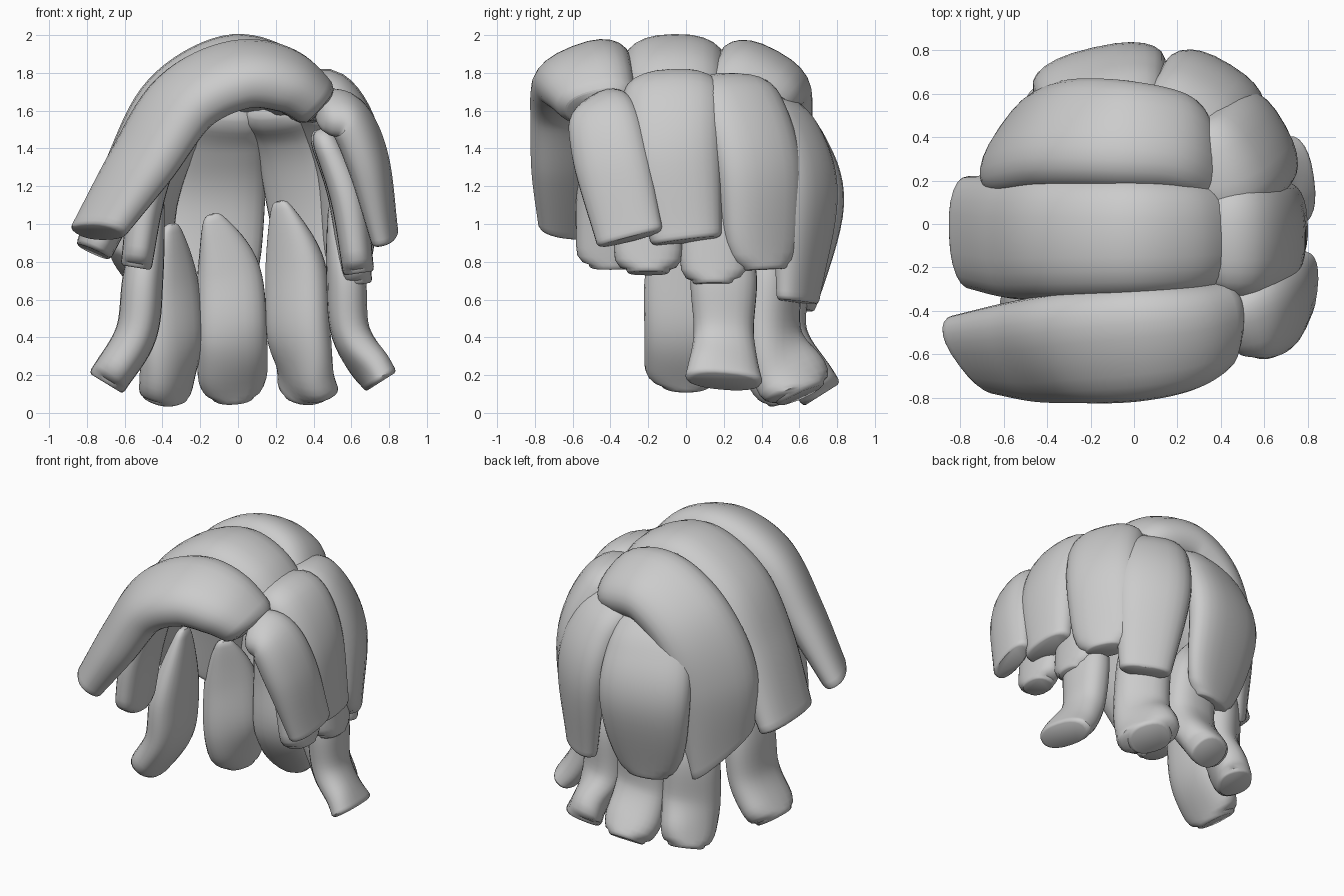
import bpy, bmesh, math
from mathutils import Vector

cube = bpy.data.objects.get("Cube")
if cube:
    bpy.data.objects.remove(cube)

mat = bpy.data.materials.new("hair grey")
mat.use_nodes = True
GREY = (0.6, 0.6, 0.6, 1)
mat.diffuse_color = GREY
mat.node_tree.nodes["Principled BSDF"].inputs["Base Color"].default_value = GREY

SIDES, STEPS = 24, 8


def spline(keys, u):
    """Smooth interpolation through a list of vectors, u from 0 to 1."""
    n = len(keys) - 1
    i = min(int(u * n), n - 1)
    t = u * n - i
    b, c = keys[i], keys[i + 1]
    a = keys[i - 1] if i else b * 2 - c
    d = keys[i + 2] if i + 2 <= n else c * 2 - b
    return (b * 2 + (c - a) * t + (a * 2 - b * 5 + c * 4 - d) * t**2
            + (b * 3 - a - c * 3 + d) * t**3) / 2


def section(p, side, out, w, t, shear):
    """Rounded strap outline, flatter on the inner side, sheared for slanted ends."""
    ring = []
    for k in range(SIDES):
        a = math.tau * k / SIDES
        c, s = math.cos(a), math.sin(a)
        x = math.copysign(abs(c) ** 0.82, c) / 2
        y = math.copysign(abs(s) ** 0.88, s) * t / 2
        ring.append(p + side * x * w + shear * x + out * (y if y > 0 else y * 0.85))
    return ring


def rounding(k, floor):
    """Quarter circle easing from floor up to 1."""
    k = min(1, k)
    return floor + (1 - floor) * math.sqrt(1 - (1 - k) ** 2)


def strand(name, path, widths, thicks, core=(0, 0, 1.0), root=0.12, tip=0, slant=(0, 0)):
    """Thick lock of hair swept along a path, facing away from core."""
    path = [Vector(p) for p in path]
    size = [Vector((w, t, 0)) for w, t in zip(widths, thicks)]
    core = Vector(core)
    count = STEPS * (len(path) - 1)
    bm = bmesh.new()
    rings = []
    us = [0, 0.01, 0.03] + [i / count for i in range(1, count)] + [0.985, 1]
    for u in us:
        p = spline(path, u)
        tan = (spline(path, min(u + 0.01, 1)) - spline(path, max(u - 0.01, 0))).normalized()
        out = p - core
        out = (out - tan * out.dot(tan)).normalized()
        side = tan.cross(out)
        w, t, _ = spline(size, u)
        k = rounding(u / root, 0.25)
        w, t = w * k, t * k
        if tip:
            w *= rounding((1 - u) / tip, 0.65)
        shear = tan * (slant[0] * (1 - u) ** 4 + slant[1] * u ** 4)
        rings.append(section(p, side, out, w, t, shear))
    # softly rounded blunt tip
    for push, k in ((0.015, 0.95), (0.022, 0.85)):
        rings.append(section(p + tan * push, side, out, w * k, t * k, shear * k))
    rings = [[bm.verts.new(v) for v in r] for r in rings]
    for r, q in zip(rings, rings[1:]):
        for k in range(SIDES):
            j = (k + 1) % SIDES
            bm.faces.new((r[k], r[j], q[j], q[k]))
    bm.faces.new(rings[0][::-1])
    bm.faces.new(rings[-1])
    bmesh.ops.recalc_face_normals(bm, faces=bm.faces)
    mesh = bpy.data.meshes.new(name)
    bm.to_mesh(mesh)
    bm.free()
    mesh.materials.append(mat)
    ob = bpy.data.objects.new(name, mesh)
    bpy.context.collection.objects.link(ob)
    bpy.ops.object.select_all(action='DESELECT')
    ob.select_set(True)
    bpy.context.view_layer.objects.active = ob
    bpy.ops.object.shade_smooth_by_angle(angle=math.radians(40))


# Big locks combed over the crown from the parting to the right
strand("fringe_sweep",
       [(.45, -.45, 1.6), (.25, -.52, 1.75), (0, -.55, 1.78), (-.28, -.57, 1.64),
        (-.5, -.59, 1.32), (-.73, -.6, .97)],
       [.38, .5, .55, .54, .5, .4], [.26, .32, .33, .32, .28, .2],
       core=(0, -.24, 1.0), root=.06, slant=(-.08, .14))
strand("crown_sweep",
       [(.38, -.05, 1.62), (.2, -.06, 1.78), (-.05, -.06, 1.83), (-.35, -.06, 1.65),
        (-.55, -.06, 1.31), (-.75, -.04, .87)],
       [.48, .53, .55, .57, .57, .52], [.28, .33, .34, .34, .3, .22],
       core=(0, -.05, 1.0), root=.06, slant=(0, .05))
strand("rear_sweep",
       [(.32, .3, 1.62), (.17, .38, 1.74), (-.08, .41, 1.76), (-.34, .41, 1.57),
        (-.5, .37, 1.2), (-.53, .35, .72)],
       [.44, .5, .54, .56, .56, .46], [.24, .31, .33, .32, .28, .18],
       core=(0, -.02, 1.0), root=.06, slant=(.2, .3))

# Outer locks down the back and left side
strand("back_lock",
       [(-.08, .45, 1.62), (-.14, .6, 1.42), (-.16, .69, 1.1), (-.13, .6, .57)],
       [.45, .58, .62, .48], [.22, .25, .25, .16], tip=.2)
strand("back_left_lock",
       [(.18, .38, 1.64), (.3, .54, 1.47), (.37, .62, 1.15), (.4, .59, .61)],
       [.42, .48, .5, .34], [.25, .27, .27, .16])
strand("rear_side_lock",
       [(.28, .21, 1.64), (.44, .27, 1.63), (.57, .38, 1.3), (.58, .41, .78)],
       [.42, .5, .5, .42], [.25, .3, .28, .18], core=(0, .08, 1.0), tip=.12)
strand("middle_side_lock",
       [(.3, -.07, 1.62), (.48, -.07, 1.67), (.64, -.06, 1.4), (.71, 0, .93)],
       [.42, .53, .5, .38], [.25, .29, .26, .18], core=(0, -.04, 1.0))
strand("front_side_lock",
       [(.42, -.48, 1.58), (.57, -.44, 1.56), (.68, -.39, 1.33), (.77, -.3, .94)],
       [.28, .38, .41, .36], [.18, .23, .23, .15], core=(0, -.22, 1.0))

# Short under layer peeking out below the outer locks
for name, x, y, z in (("front_under_lock", .63, -.2, .76),
                      ("rear_under_lock", .62, .15, .7),
                      ("right_under_lock", -.53, -.4, .79)):
    s = math.copysign(1, x)
    strand(name, [(x - s * .2, y, 1.5), (x - s * .06, y, 1.15), (x, y, z)],
           [.25, .36, .36], [.14, .2, .18], core=(0, y, 1.0), tip=.1)

# Long locks at the nape, flaring outward at the tips
strand("right_nape_lock",
       [(-.42, .0, 1.2), (-.49, .0, .75), (-.53, .0, .42), (-.68, .0, .17)],
       [.24, .43, .44, .44], [.14, .23, .24, .23], core=(0, 0, .9), root=.4, tip=.12)
strand("back_right_nape_lock",
       [(-.35, .34, 1.0), (-.36, .43, .7), (-.35, .44, .36), (-.38, .54, .09)],
       [.2, .34, .38, .37], [.12, .24, .26, .25], core=(0, 0, .9), root=.4, tip=.15)
strand("back_nape_lock",
       [(-.14, .45, 1.05), (-.05, .52, .75), (-.03, .52, .4), (-.03, .7, .11)],
       [.2, .34, .37, .38], [.12, .24, .25, .25], core=(0, 0, .9), root=.4, tip=.15)
strand("back_left_nape_lock",
       [(.22, .4, 1.12), (.3, .46, .78), (.32, .46, .4), (.37, .6, .11)],
       [.2, .34, .37, .44], [.12, .24, .25, .26], core=(0, 0, .9), root=.4, tip=.08)
strand("left_nape_lock",
       [(.5, .2, 1.1), (.56, .2, .75), (.59, .2, .42), (.74, .2, .18)],
       [.2, .35, .32, .41], [.12, .22, .22, .2], core=(0, .16, .9), root=.4)
